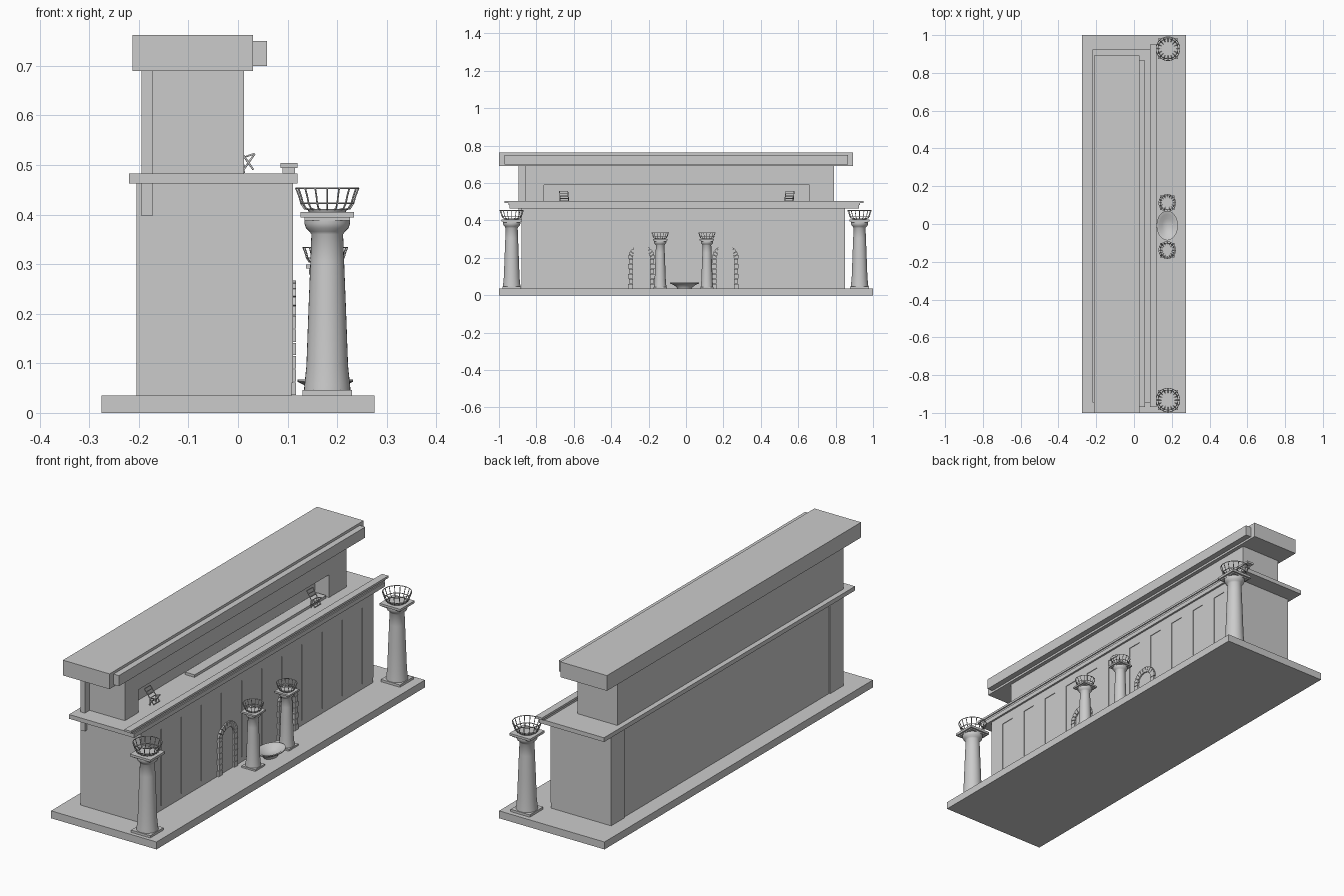
import bpy, bmesh
from math import pi, sin, cos
from mathutils import Matrix, Vector

if "Cube" in bpy.data.objects:
    bpy.data.objects.remove(bpy.data.objects["Cube"])


def link(name, data):
    ob = bpy.data.objects.new(name, data)
    bpy.context.collection.objects.link(ob)
    return ob


def box(name, x, y, z):
    """Box from min/max pairs."""
    bm = bmesh.new()
    bmesh.ops.create_cube(bm, size=1)
    for v in bm.verts:
        v.co = Vector([(a + b) / 2 + c * (b - a) for (a, b), c in zip((x, y, z), v.co)])
    me = bpy.data.meshes.new(name)
    bm.to_mesh(me)
    bm.free()
    return link(name, me)


def lathe(name, profile, loc, scale=(1, 1, 1), seg=32):
    bm = bmesh.new()
    vs = [bm.verts.new((r, 0, z)) for r, z in profile]
    es = [bm.edges.new(p) for p in zip(vs, vs[1:])]
    bmesh.ops.spin(bm, geom=vs + es, cent=(0, 0, 0), axis=(0, 0, 1), angle=2 * pi, steps=seg)
    bmesh.ops.remove_doubles(bm, verts=bm.verts, dist=1e-5)
    bmesh.ops.recalc_face_normals(bm, faces=bm.faces)
    me = bpy.data.meshes.new(name)
    bm.to_mesh(me)
    bm.free()
    ob = link(name, me)
    ob.location, ob.scale = loc, scale
    bpy.ops.object.select_all(action='DESELECT')
    ob.select_set(True)
    bpy.context.view_layer.objects.active = ob
    bpy.ops.object.shade_smooth_by_angle(angle=pi / 5)
    return ob


def rods(name, paths, radius):
    """Each path is (points, cyclic)."""
    cu = bpy.data.curves.new(name, 'CURVE')
    cu.dimensions, cu.bevel_depth, cu.bevel_resolution = '3D', radius, 1
    cu.use_fill_caps = True
    for pts, cyc in paths:
        sp = cu.splines.new('POLY')
        sp.points.add(len(pts) - 1)
        for p, c in zip(sp.points, pts):
            p.co = (*c, 1)
        sp.use_cyclic_u = cyc
    return link(name, cu)


# Plinth and lower storey
box("plinth", (-.275, .275), (-1, 1), (0, .035))
box("lower_wall", (-.2, .108), (-.88, .85), (.035, .463))
for y in (-.88, .75):
    box("back_pilaster", (-.205, -.19), (y, y + .1), (.035, .463))
for i in range(12):
    y = -.88 + i * .15
    box("front_pilaster", (.105, .111), (y, y + .08), (.06, .42))
box("front_frieze", (.105, .111), (-.88, .85), (.42, .463))

# Cornice and parapet rail
box("cornice", (-.22, .12), (-.945, .925), (.463, .483))
box("rail_base", (.09, .115), (-.95, .93), (.483, .494))
box("rail_cap", (.086, .12), (-.97, .95), (.494, .504))

# Upper storey with a wide recess in front
box("upper_wall", (-.19, -.06), (-.86, .79), (.483, .69))
box("back_panel", (-.195, -.172), (-.895, .79), (.397, .69))
box("upper_pier_left", (-.06, .012), (-.86, -.76), (.483, .69))
box("upper_pier_right", (-.06, .012), (.66, .79), (.483, .69))
box("upper_lintel", (-.06, .012), (-.76, .66), (.59, .69))
box("recess_sill", (-.045, .005), (-.33, .65), (.483, .495))

# Roof and fascia
box("roof", (-.213, .03), (-1, .893), (.69, .762))
box("fascia", (.03, .058), (-.97, .865), (.70, .75))


# Stone arches round the doors
def arch(y0, r0=.046, r1=.072, spring=.196):
    for s in (-1, 1):
        for k in range(6):
            h = (spring - .035) / 6
            a, b = sorted((y0 + s * r0, y0 + s * (r1 - .004 * (k % 2))))
            box("arch_jamb_stone", (.106, .117), (a, b), (.035 + k * h + .001, .035 + (k + 1) * h - .001))
    n = 11
    bm = bmesh.new()
    for k in range(n):
        a, b = pi * (k + .06) / n, pi * (k + .94) / n
        ring = [(r0, a), (r1, a), (r1, b), (r0, b)]
        f = bm.faces.new([bm.verts.new((.106, y0 + r * cos(t), spring + r * sin(t))) for r, t in ring])
        out = bmesh.ops.extrude_face_region(bm, geom=[f])
        bmesh.ops.translate(bm, vec=(.011, 0, 0), verts=[v for v in out['geom'] if isinstance(v, bmesh.types.BMVert)])
    bmesh.ops.recalc_face_normals(bm, faces=bm.faces)
    me = bpy.data.meshes.new("arch_stones")
    bm.to_mesh(me)
    bm.free()
    link("arch_stones", me)


arch(-.238)
arch(.21)


# Columns carrying wire fire baskets
def column(x, y, s):
    def sq(name, h, z0, z1):
        box(name, (x - h * s, x + h * s), (y - h * s, y + h * s), (.035 + z0 * s, .035 + z1 * s))
    sq("column_base", .05, 0, .011)
    shaft = [(0, .01), (.047, .01), (.046, .022), (.042, .06), (.038, .17), (.034, .27), (.032, .325),
             (.036, .331), (.043, .338), (.046, .347), (.046, .355), (0, .355)]
    lathe("column_shaft", shaft, (x, y, .035), (s, s, s))
    sq("column_capital", .046, .353, .36)
    sq("column_abacus", .054, .359, .37)
    prof = [(.030, .374), (.046, .377), (.053, .388), (.057, .402), (.063, .418)]
    n = 16
    paths = [([(r * cos(2 * pi * k / n), r * sin(2 * pi * k / n), z) for r, z in prof], False) for k in range(n)]
    for r, z in (prof[0], prof[2], prof[4]):
        paths.append(([(r * cos(2 * pi * k / 32), r * sin(2 * pi * k / 32), z) for k in range(32)], True))
    ob = rods("fire_basket", paths, .0018)
    ob.location, ob.scale = (x, y, .035), (s, s, s)
    lathe("basket_floor", [(0, .368), (.036, .368), (.04, .376), (0, .376)], (x, y, .035), (s, s, s))


for y in (-.932, .928):
    column(.18, y, 1)
for y in (-.138, .112):
    column(.176, y, .715)

# Oval basin between the small columns
bowl = [(0, .002), (.036, 0), (.04, .008), (.058, .022), (.074, .028), (.074, .032), (.056, .028), (.036, .014), (0, .01)]
lathe("basin", bowl, (.176, -.008, .035), (.76, 1.06, 1))


# Slatted leaning chairs on the cornice
def chair(y0, lean):
    w = .022
    foot, top = Vector((.03, 0, .492)), Vector((-.015, lean, .556))
    paths = []
    for s in (-w, w):
        off = Vector((0, y0 + s, 0))
        paths.append(([foot + off, top + off], False))
        paths.append(([Vector((.034, 0, .523)) + off, Vector((.01, 0, .515)) + off, Vector((.012, 0, .484)) + off], False))
        paths.append(([Vector((.034, 0, .523)) + off, Vector((.008, 0, .486)) + off], False))
    for k in range(6):
        p = foot.lerp(top, k / 5) + Vector((0, y0, 0))
        paths.append(([p - Vector((0, w, 0)), p + Vector((0, w, 0))], False))
    rods("slatted_chair", paths, .0022)


chair(-.65, -.004)
chair(.55, .006)
